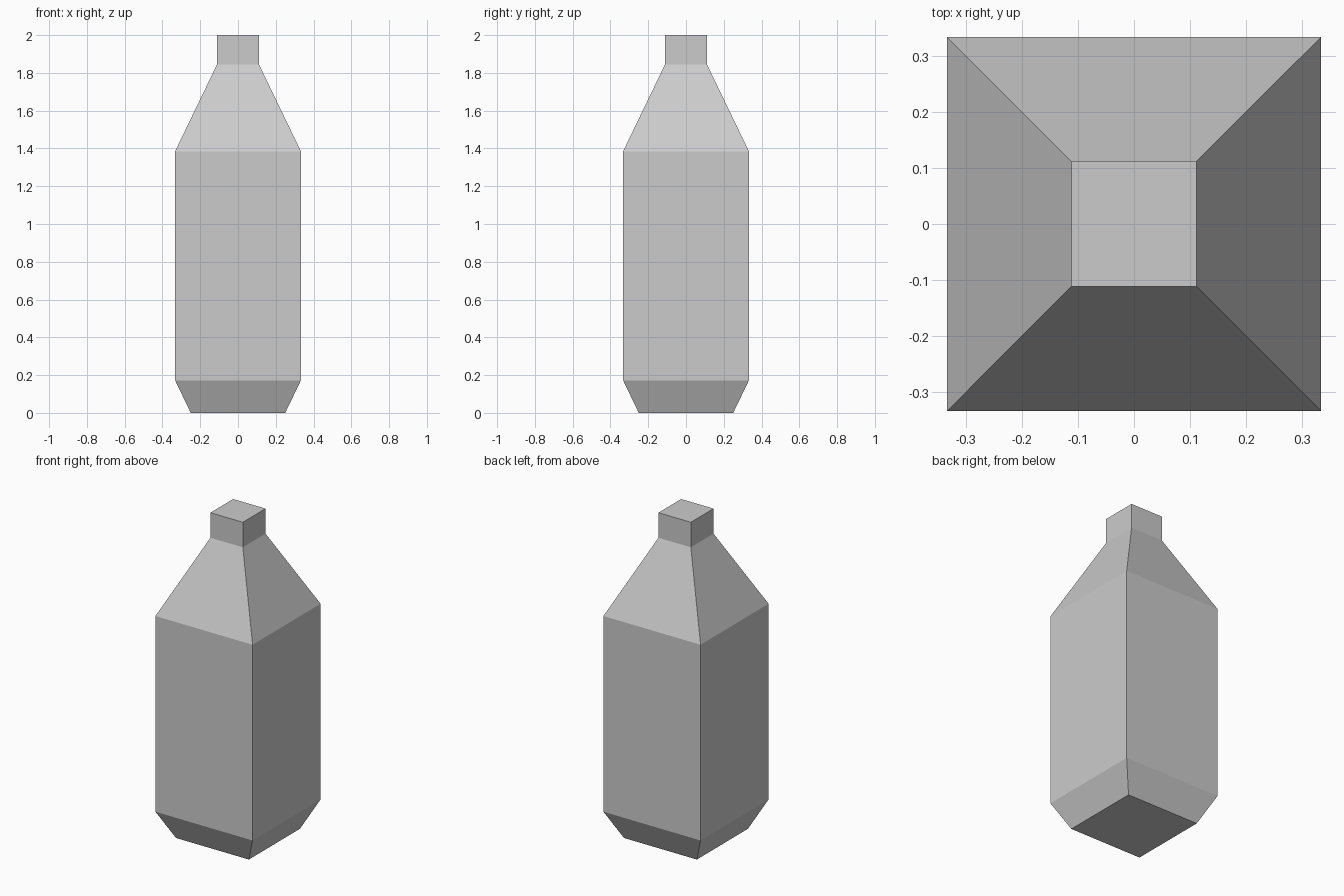
import bpy
import bmesh

if "Cube" in bpy.data.objects:
    bpy.data.objects.remove(bpy.data.objects["Cube"])

# (half width, height) of each square ring: base, lower body, upper body, neck, rim
PROFILE = [(0.25, 0.0), (0.333, 0.172), (0.333, 1.385), (0.111, 1.845), (0.111, 2.0)]
CORNERS = [(-1, -1), (1, -1), (1, 1), (-1, 1)]

# square bottle: stacked rings, bridged and capped
bm = bmesh.new()
rings = [[bm.verts.new((sx * r, sy * r, z)) for sx, sy in CORNERS] for r, z in PROFILE]
for low, high in zip(rings, rings[1:]):
    for i in range(4):
        j = (i + 1) % 4
        bm.faces.new((low[i], low[j], high[j], high[i]))
bm.faces.new(rings[0][::-1])
bm.faces.new(rings[-1])

mesh = bpy.data.meshes.new("bottle")
bm.to_mesh(mesh)
bm.free()
bottle = bpy.data.objects.new("bottle", mesh)
bpy.context.collection.objects.link(bottle)
